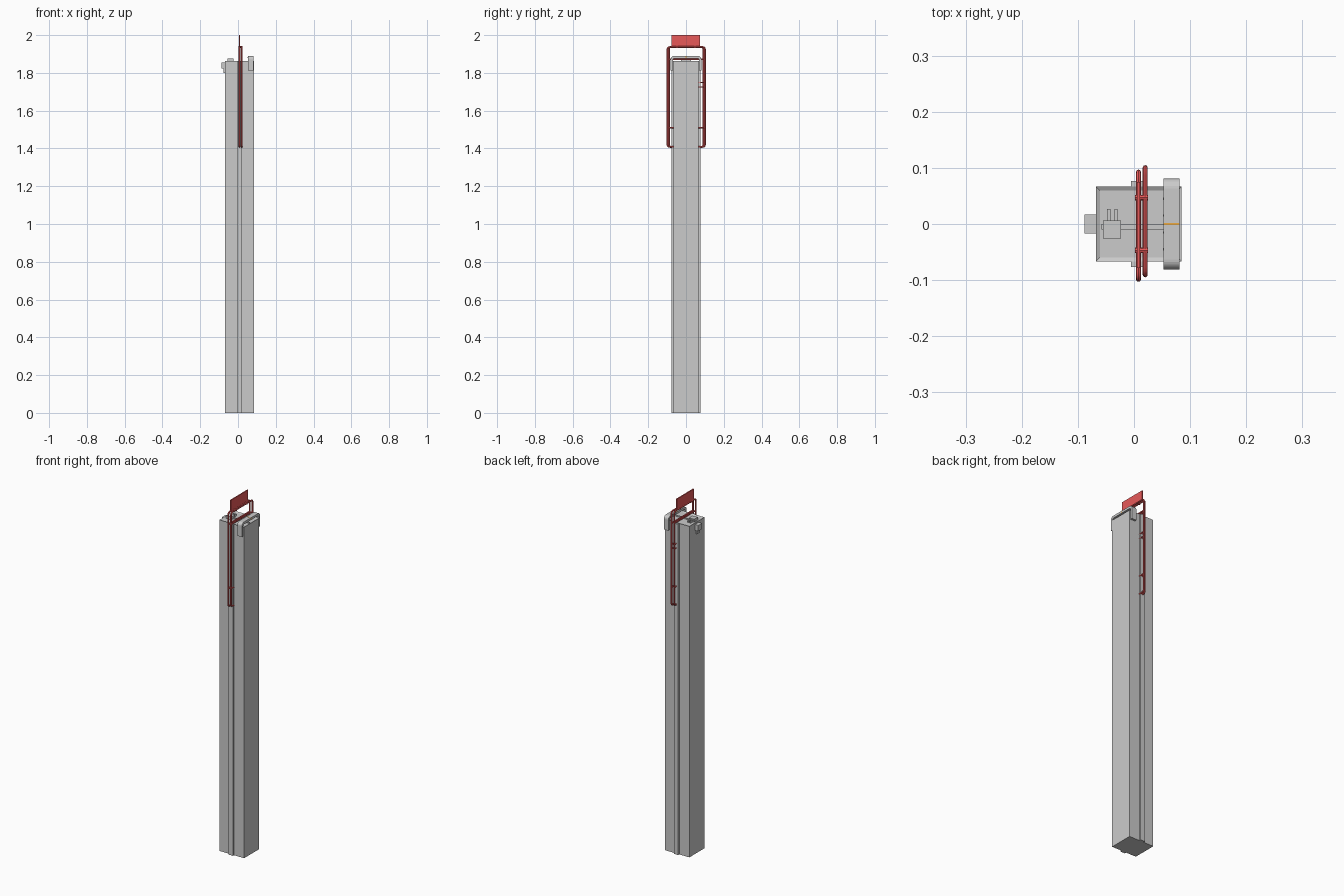
import bpy, bmesh, math
from mathutils import Vector

if "Cube" in bpy.data.objects:
    bpy.data.objects.remove(bpy.data.objects["Cube"])

red = bpy.data.materials.new("red_paint")
red.diffuse_color = (0.8, 0.1, 0.1, 1)
red.use_nodes = True
red.node_tree.nodes["Principled BSDF"].inputs["Base Color"].default_value = red.diffuse_color
orange = bpy.data.materials.new("orange_mark")
orange.diffuse_color = (0.85, 0.4, 0.05, 1)
orange.use_nodes = True
orange.node_tree.nodes["Principled BSDF"].inputs["Base Color"].default_value = orange.diffuse_color


def box(name, x, y, z, mat=None):
    """Box from (min, max) ranges."""
    bpy.ops.mesh.primitive_cube_add(size=1)
    o = bpy.context.object
    o.name = name
    for v in o.data.vertices:
        v.co = [(r[0] + r[1]) / 2 + c * (r[1] - r[0]) for r, c in zip((x, y, z), v.co)]
    if mat:
        o.data.materials.append(mat)
    return o


def rod(name, pts, r=0.0045, bend=0.014):
    """Round bar along a path with rounded corners."""
    pts = [Vector(p) for p in pts]
    path = [pts[0]]
    for a, b, c in zip(pts, pts[1:], pts[2:]):
        p, q = b + (a - b).normalized() * bend, b + (c - b).normalized() * bend
        path += [p.lerp(b, t).lerp(b.lerp(q, t), t) for t in (0, .25, .5, .75, 1)]
    path.append(pts[-1])
    cu = bpy.data.curves.new(name, 'CURVE')
    cu.dimensions = '3D'
    cu.bevel_depth = r
    cu.bevel_resolution = 2
    cu.use_fill_caps = True
    s = cu.splines.new('POLY')
    s.points.add(len(path) - 1)
    for sp, p in zip(s.points, path):
        sp.co = (*p, 1)
    o = bpy.data.objects.new(name, cu)
    bpy.context.collection.objects.link(o)
    bpy.ops.object.select_all(action='DESELECT')
    o.select_set(True)
    bpy.context.view_layer.objects.active = o
    bpy.ops.object.convert(target='MESH')
    o = bpy.context.object
    o.data.materials.clear()
    o.data.materials.append(red)
    bpy.ops.object.shade_smooth_by_angle(angle=math.radians(40))
    return o


# Tall post with a shallow recessed top
post = box("post", (-0.068, 0.085), (-0.067, 0.067), (0, 1.864))
bm = bmesh.new()
bm.from_mesh(post.data)
bm.normal_update()
top = max(bm.faces, key=lambda f: f.calc_center_median().z)
bmesh.ops.inset_region(bm, faces=[top], thickness=0.010)
bmesh.ops.translate(bm, verts=top.verts, vec=(0, 0, -0.004))
bm.to_mesh(post.data)
bm.free()
box("top_divider", (-0.058, 0.075), (-0.010, 0), (1.858, 1.864))

# Raised rail down both faces
for s, n in ((-1, "front"), (1, "back")):
    box(n + "_rail", (-0.005, 0.022), sorted((s * 0.066, s * 0.077)), (0, 1.862))

# Strap over the top: rounded U profile extruded along x
def u_profile(hw, top, r, low):
    right = [(hw, low)] + [(hw - r + r * math.cos(a), top - r + r * math.sin(a))
                           for a in [i * math.pi / 12 for i in range(7)]]
    return right + [(-y, z) for y, z in reversed(right)]

outer = u_profile(0.081, 1.890, 0.018, 1.812)
inner = u_profile(0.069, 1.877, 0.008, 1.812)
bm = bmesh.new()
rings = [[bm.verts.new((x, y, z)) for y, z in p]
         for x in (0.053, 0.081) for p in (outer, inner)]
n = len(outer)
for i in range(n - 1):
    for a, b in ((0, 1), (2, 3), (0, 2), (1, 3)):
        bm.faces.new((rings[a][i], rings[a][i + 1], rings[b][i + 1], rings[b][i]))
for i in (0, n - 1):
    bm.faces.new([rings[k][i] for k in (0, 1, 3, 2)])
bmesh.ops.recalc_face_normals(bm, faces=bm.faces)
me = bpy.data.meshes.new("top_strap")
bm.to_mesh(me)
bm.free()
strap = bpy.data.objects.new("top_strap", me)
bpy.context.collection.objects.link(strap)
box("strap_mark", (0.0528, 0.0815), (-0.0015, 0.0015), (1.878, 1.8905), orange)
for i, y in enumerate((-0.045, -0.015, 0.015, 0.045)):
    box(f"strap_rivet_{i}", (0.0515, 0.054), (y - 0.002, y + 0.002), (1.879, 1.884))

# Side catch and top clip with two prongs
box("side_catch", (-0.088, -0.067), (-0.017, 0.017), (1.822, 1.855))
box("side_catch_foot", (-0.076, -0.067), (-0.010, 0.010), (1.80, 1.823))
box("top_clip", (-0.055, -0.023), (-0.026, 0.006), (1.858, 1.877))
for i, x in enumerate((-0.045, -0.032)):
    box(f"clip_prong_{i}", (x - 0.003, x + 0.003), (0.004, 0.027), (1.860, 1.872))

# Twin red wire frames with cross bars and side stubs
for k, (x, dy) in enumerate(((0.008, -0.003), (0.020, 0.005))):
    l, r = -0.0955 + dy, 0.0955 + dy
    rod(f"wire_frame_{k}", [(x, -0.06, 1.408), (x, l, 1.408), (x, l, 1.937),
                            (x, r, 1.937), (x, r, 1.408), (x, 0.06, 1.408)])
    rod(f"cross_bar_{k}", [(x, l, 1.871), (x, r, 1.871)], 0.004)
    for s, e in ((-1, l), (1, r)):
        rod(f"lower_stub_{k}_{s}", [(x, s * 0.06, 1.51), (x, e, 1.51)], 0.004)
    for z in (1.725, 1.75):
        rod(f"upper_stub_{k}_{z}", [(x, 0.06, z), (x, r, z)], 0.003)
for y in (-0.047, 0.047):
    rod(f"spacer_{y}", [(0.002, y, 1.937), (0.025, y, 1.937)], 0.005)

# Plate standing on the frame
box("red_plate", (0.005, 0.011), (-0.078, 0.075), (1.937, 2.0), red)
